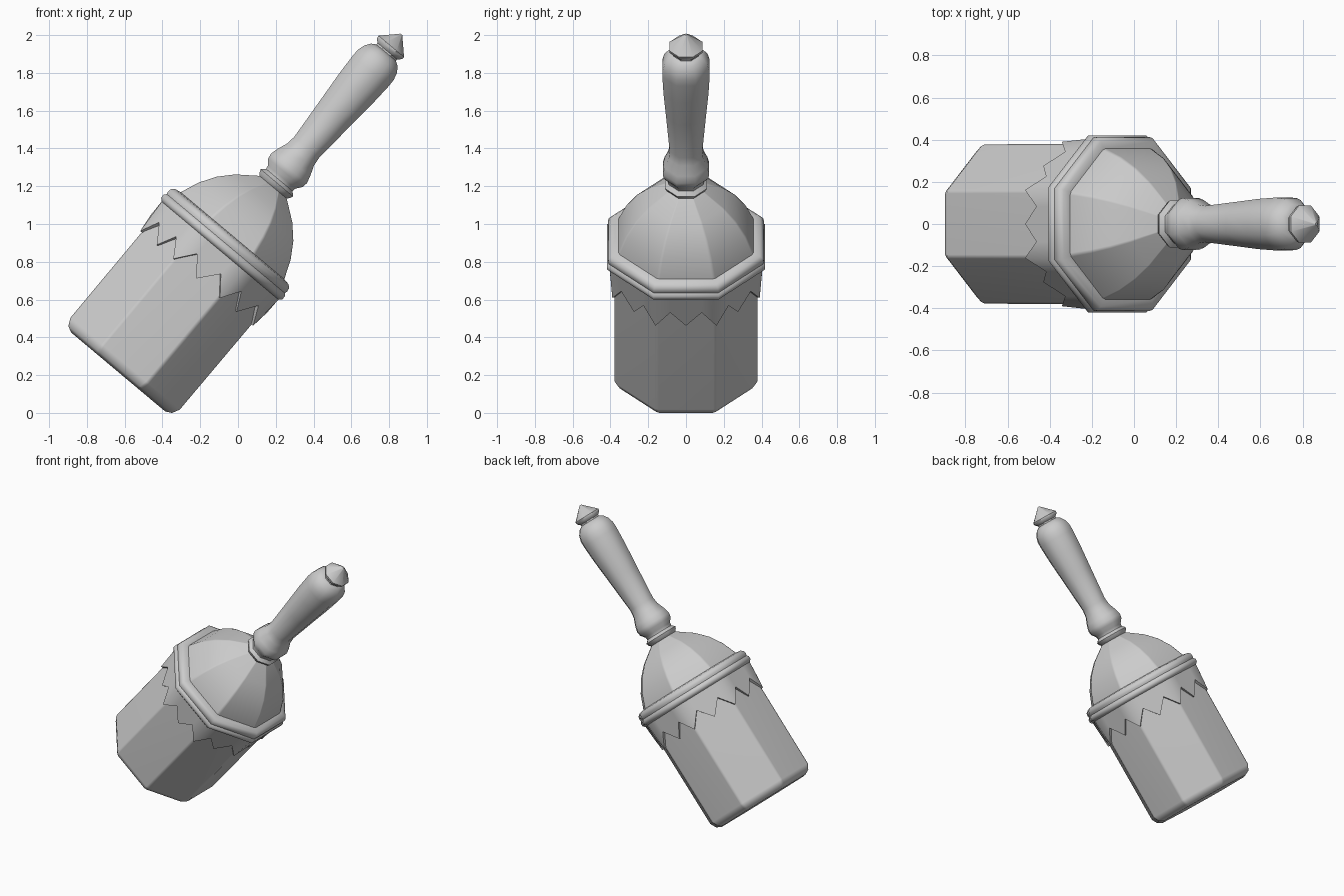
import bpy
import bmesh
from math import radians, pi, cos, sin, tan
from mathutils import Matrix, Vector

cube = bpy.data.objects.get("Cube")
if cube:
    bpy.data.objects.remove(cube, do_unlink=True)

grey = bpy.data.materials.new("plain grey")
grey.use_nodes = True
COLOUR = (0.6, 0.6, 0.6, 1)
grey.diffuse_color = COLOUR
grey.node_tree.nodes["Principled BSDF"].inputs["Base Color"].default_value = COLOUR

# The whole tool leans over towards its left
LEAN = Matrix.Translation((-0.479, 0, 0.402)) @ Matrix.Rotation(radians(40), 4, "Y")


def octagon(corner_cut=0.0, splits=1):
    """Outline of an octagon with apothem 1, optionally with cut corners or split sides."""
    half = tan(pi / 8)
    points = []
    for side in range(8):
        turn = Matrix.Rotation(side * pi / 4, 2)
        if corner_cut:
            steps = [-half + corner_cut, half - corner_cut]
        else:
            steps = [half * (2 * i / splits - 1) for i in range(splits)]
        points += [turn @ Vector((1, y)) for y in steps]
    return points


def finish(name, bm, angle, weighted):
    bmesh.ops.recalc_face_normals(bm, faces=bm.faces)
    bm.transform(LEAN)
    mesh = bpy.data.meshes.new(name)
    bm.to_mesh(mesh)
    bm.free()
    mesh.materials.append(grey)
    obj = bpy.data.objects.new(name, mesh)
    bpy.context.collection.objects.link(obj)
    bpy.ops.object.select_all(action="DESELECT")
    obj.select_set(True)
    bpy.context.view_layer.objects.active = obj
    bpy.ops.object.shade_smooth_by_angle(angle=radians(angle))
    if weighted:
        mod = obj.modifiers.new("Even faces", "WEIGHTED_NORMAL")
        mod.keep_sharp = True
    return obj


def bridge(bm, rings):
    for low, high in zip(rings, rings[1:]):
        n = len(low)
        for i in range(n):
            j = (i + 1) % n
            bm.faces.new((low[i], low[j], high[j], high[i]))


def loft(name, profile, outline, angle=50, weighted=False):
    """Stack scaled copies of the outline along the axis: (radius, height)."""
    bm = bmesh.new()
    rings = [[bm.verts.new((p.x * r, p.y * r, h)) for p in outline] for r, h in profile]
    bridge(bm, rings)
    bm.faces.new(rings[0])
    bm.faces.new(rings[-1])
    return finish(name, bm, angle, weighted)


soft = octagon(corner_cut=0.03)
plain = octagon()

# Body with a rounded lower rim
loft("body", [(0.325, -0.242), (0.358, -0.225), (0.378, -0.185), (0.380, 0.62)],
     soft, 60, True)

# Domed shoulder
loft("dome", [(0.375, 0.62), (0.358, 0.70), (0.318, 0.80), (0.265, 0.885),
              (0.198, 0.957), (0.10, 1.03), (0.07, 1.05)], soft, 60, True)

# Double-lipped band
loft("band", [(0.375, 0.595), (0.405, 0.597), (0.419, 0.612), (0.419, 0.632),
              (0.408, 0.645), (0.412, 0.660), (0.408, 0.680), (0.392, 0.694),
              (0.355, 0.70)], plain)

# Turned handle
loft("handle", [(0.08, 1.02), (0.105, 1.048), (0.112, 1.065), (0.092, 1.085),
                (0.095, 1.105), (0.118, 1.135), (0.123, 1.165), (0.113, 1.205),
                (0.092, 1.26), (0.086, 1.31), (0.105, 1.55), (0.119, 1.72),
                (0.125, 1.84), (0.124, 1.88), (0.113, 1.92), (0.092, 1.95),
                (0.068, 1.965)], plain)

# Pointed end knob
loft("end_knob", [(0.066, 1.94), (0.068, 1.975), (0.086, 1.992), (0.088, 2.008),
                  (0.006, 2.091)], plain, 40)

# Skirt with a zigzag hem: teeth at the corners and side centres
bm = bmesh.new()
outline = octagon(splits=4)
rings = [[], [], [], []]
for i, p in enumerate(outline):
    valley = i % 2 == 1
    hem = 0.505 if valley else 0.405
    rim = 0.402 if valley else 0.390
    levels = [(0.375, 0.61), (0.404, 0.61), (rim, hem), (0.374, hem)]
    for ring, (r, h) in zip(rings, levels):
        ring.append(bm.verts.new((p.x * r, p.y * r, h)))
bridge(bm, rings + [rings[0]])
finish("zigzag_skirt", bm, 50, False)
